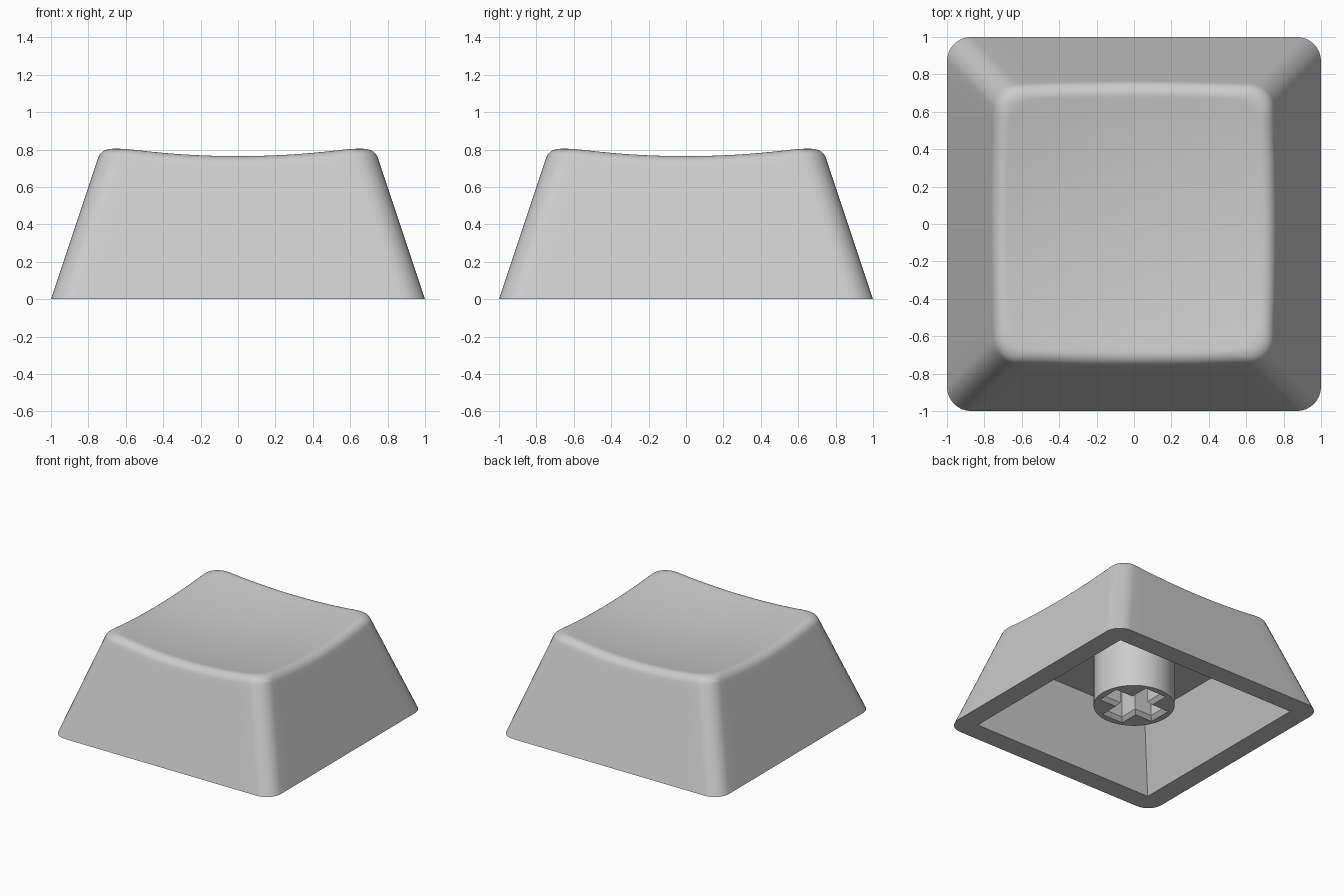
import bpy, bmesh, math

if "Cube" in bpy.data.objects:
    bpy.data.objects.remove(bpy.data.objects["Cube"])

WALL = 3.0            # side wall rise per unit of inset
CEIL, CEIL_HALF = 0.538, 0.656
EDGE, ARC = 14, 8     # segments per straight edge and per rounded corner
FILLET = 0.063        # tangent length of the rounded top edge

plastic = bpy.data.materials.new("grey_plastic")
plastic.diffuse_color = (0.6, 0.6, 0.6, 1)
plastic.use_nodes = True
plastic.node_tree.nodes["Principled BSDF"].inputs["Base Color"].default_value = plastic.diffuse_color


def outline(h, r):
    """Rounded square of half size h and corner radius r."""
    pts = []
    for c, s in ((1, 0), (0, 1), (-1, 0), (0, -1)):
        side = [(h, -(h - r) + 2 * (h - r) * i / EDGE) for i in range(EDGE)]
        bend = [(h - r + r * math.cos(a), h - r + r * math.sin(a))
                for a in (math.pi / 2 * i / ARC for i in range(ARC))]
        pts += [(x * c - y * s, x * s + y * c) for x, y in side + bend]
    return pts


def dish(x, y):
    return 0.709 + (x * x + y * y) * 0.118


def wall_point(i, h):
    x, y = outline(h, 0.13)[i]
    return (x, y, WALL * (1 - h))


def dish_point(i, h, scale=1):
    x, y = outline(h, 0.13)[i]
    return (x * scale, y * scale, dish(x * scale, y * scale))


def meet(i):
    """Size at which the wall reaches the dish, for outline point i."""
    h = 0.74
    for _ in range(6):
        h = 1 - dish_point(i, h)[2] / WALL
    return h


def arc(a, p, b, t):
    """Circular arc from a to b with tangents meeting at p."""
    k = [(1 - t) ** 2, 2 * t * (1 - t) * 0.81, t * t]
    return tuple((k[0] * u + k[1] * v + k[2] * w) / sum(k)
                 for u, v, w in zip(a, p, b))


def finish(bm, name, angle):
    bmesh.ops.recalc_face_normals(bm, faces=bm.faces)
    me = bpy.data.meshes.new(name)
    bm.to_mesh(me)
    bm.free()
    me.materials.append(plastic)
    ob = bpy.data.objects.new(name, me)
    bpy.context.collection.objects.link(ob)
    bpy.ops.object.select_all(action='DESELECT')
    ob.select_set(True)
    bpy.context.view_layer.objects.active = ob
    bpy.ops.object.shade_smooth_by_angle(angle=math.radians(angle))


# key shell: ceiling, inner walls, bottom rim, outer walls, rounded edge, dish
bm = bmesh.new()
rings = [[(x, y, z) for x, y in outline(h, 0)]
         for h, z in ((CEIL_HALF, CEIL), (0.835, 0))]
rings.append([(x, y, 0) for x, y in outline(1, 0.13)])
count = len(rings[0])
top = [meet(i) for i in range(count)]
rise = FILLET / math.sqrt(1 + WALL ** 2)
rings.append([wall_point(i, top[i] + rise + 0.01) for i in range(count)])
for step in range(9):
    rings.append([arc(wall_point(i, top[i] + rise), wall_point(i, top[i]),
                      dish_point(i, top[i] - FILLET), step / 8)
                  for i in range(count)])
for scale in (0.97, 0.88, 0.76, 0.62, 0.48, 0.34, 0.2, 0.08):
    rings.append([dish_point(i, top[i] - FILLET, scale) for i in range(count)])
loops = [[bm.verts.new(p) for p in ring] for ring in rings]
for a, b in zip(loops, loops[1:]):
    for i in range(count):
        j = (i + 1) % count
        bm.faces.new((a[i], a[j], b[j], b[i]))
bm.faces.new(loops[0])
centre = bm.verts.new((0, 0, dish(0, 0)))
for i in range(count):
    bm.faces.new((loops[-1][i], loops[-1][(i + 1) % count], centre))
bmesh.ops.remove_doubles(bm, verts=bm.verts, dist=1e-5)
bmesh.ops.dissolve_degenerate(bm, edges=bm.edges, dist=1e-5)
finish(bm, "key_shell", 30)


def cross(w, t):
    """Plus shape with arm length w and half thickness t."""
    return [(x * c - y * s, x * s + y * c)
            for c, s in ((1, 0), (0, 1), (-1, 0), (0, -1))
            for x, y in ((w, -t), (w, t), (t, t))]


# stem: round post with a cross-shaped socket, bevelled at its mouth
bm = bmesh.new()
circle = [(0.305 * math.cos(a), 0.305 * math.sin(a))
          for a in (math.tau * i / 48 for i in range(48))]
rim_edges = []
for levels in (((circle, 0.11), (circle, CEIL)),
               ((cross(0.255, 0.098), 0.11), (cross(0.228, 0.072), 0.14),
                (cross(0.228, 0.072), CEIL))):
    loops = [[bm.verts.new((x, y, z)) for x, y in pts] for pts, z in levels]
    n = len(loops[0])
    for i in range(n):
        j = (i + 1) % n
        rim_edges.append(bm.edges.new((loops[0][i], loops[0][j])))
        for a, b in zip(loops, loops[1:]):
            bm.faces.new((a[i], a[j], b[j], b[i]))
bmesh.ops.triangle_fill(bm, use_beauty=True, edges=rim_edges)
finish(bm, "stem", 30)
